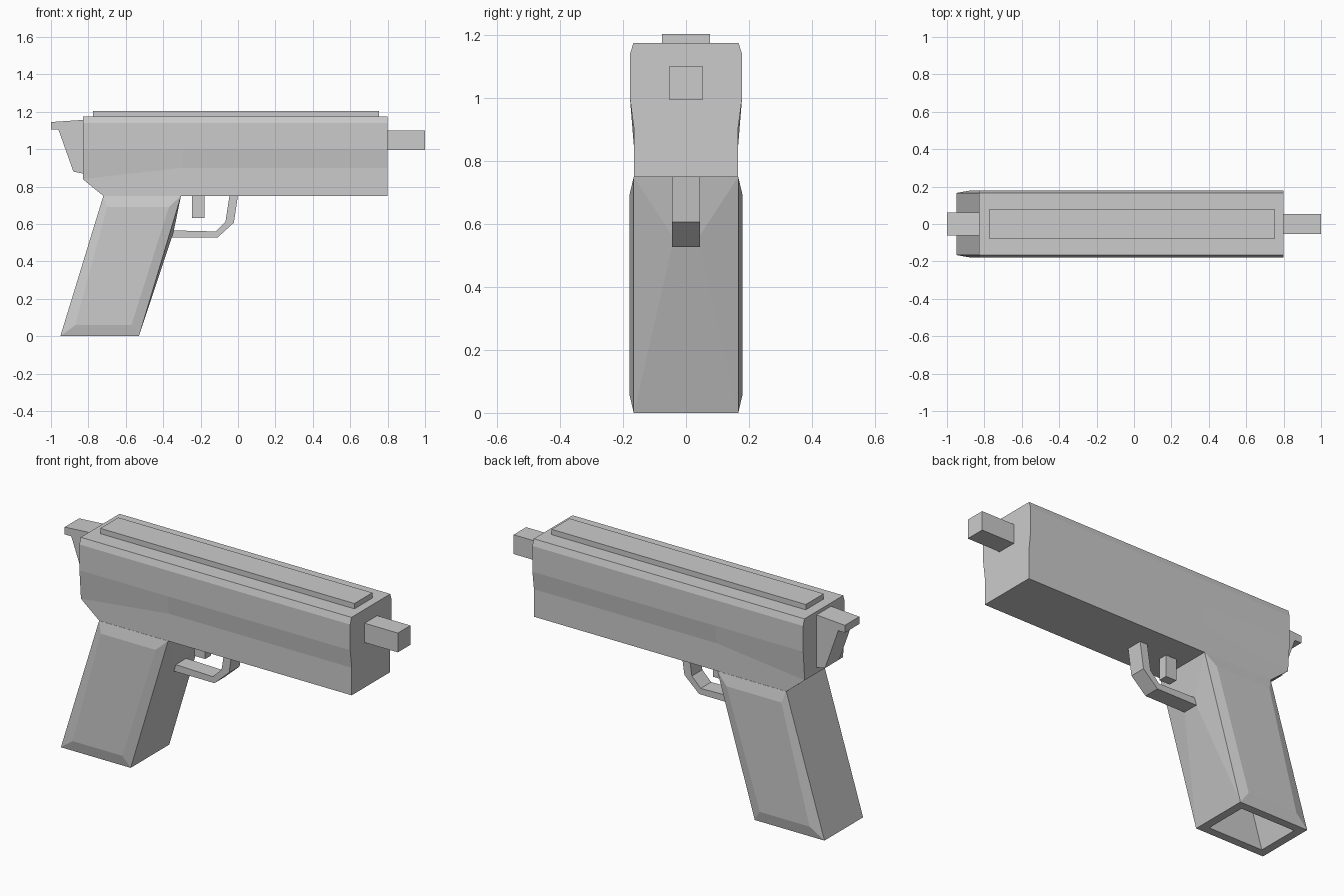
import bpy, bmesh
from mathutils import Vector

if "Cube" in bpy.data.objects:
    bpy.data.objects.remove(bpy.data.objects["Cube"])


def finish(bm, name):
    bmesh.ops.recalc_face_normals(bm, faces=bm.faces)
    mesh = bpy.data.meshes.new(name)
    bm.to_mesh(mesh)
    bm.free()
    obj = bpy.data.objects.new(name, mesh)
    bpy.context.collection.objects.link(obj)
    return obj


def prism(name, profile, half_width):
    """Extrude an (x, z) outline symmetrically across y."""
    bm = bmesh.new()
    face = bm.faces.new([bm.verts.new((x, -half_width, z)) for x, z in profile])
    ext = bmesh.ops.extrude_face_region(bm, geom=[face], use_keep_orig=True)
    moved = [v for v in ext["geom"] if isinstance(v, bmesh.types.BMVert)]
    bmesh.ops.translate(bm, verts=moved, vec=(0, 2 * half_width, 0))
    return finish(bm, name)


def box(name, x0, x1, z0, z1, half_width):
    return prism(name, [(x0, z0), (x1, z0), (x1, z1), (x0, z1)], half_width)


# Body: half section rows (half width, z) lofted over three stations
def body():
    half = [(0.165, 0.75), (0.165, 0.90), (0.178, 1.0), (0.178, 1.14), (0.167, 1.175)]
    bm = bmesh.new()
    rings = []
    for station in (-0.83, -0.30, 0.80):
        pts = []
        for i, (w, z) in enumerate(half):
            x = station
            if station < -0.5:
                x = -0.72 if i == 0 else station
                z = 0.84 if i == 1 else z
            pts.append((x, w, z))
        loop = pts + [(x, -w, z) for x, w, z in reversed(pts)]
        rings.append([bm.verts.new(p) for p in loop])
    n = len(rings[0])
    for a, b in zip(rings, rings[1:]):
        for i in range(n):
            j = (i + 1) % n
            bm.faces.new((a[i], a[j], b[j], b[i]))
    bm.faces.new(rings[-1])
    back = rings[0]
    bm.faces.new(back[1:-1])
    bm.faces.new((back[0], back[1], back[-2], back[-1]))
    finish(bm, "body")


# Grip: slanted block with raised side panels and a hollow magazine well
def grip():
    outer = [(-0.95, 0), (-0.53, 0), (-0.305, 0.75), (-0.72, 0.75)]
    panel = [(-0.87, 0.06), (-0.57, 0.06), (-0.37, 0.69), (-0.70, 0.69)]
    bm = bmesh.new()
    sides = []
    for s in (-1, 1):
        o = [bm.verts.new((x, s * 0.166, z)) for x, z in outer]
        p = [bm.verts.new((x, s * 0.18, z)) for x, z in panel]
        bm.faces.new(p)
        for i in range(4):
            j = (i + 1) % 4
            bm.faces.new((o[i], o[j], p[j], p[i]))
        sides.append(o)
    a, b = sides
    bottom = bm.faces.new((a[0], a[1], b[1], b[0]))
    top = bm.faces.new((a[2], a[3], b[3], b[2]))
    bm.faces.new((a[3], a[0], b[0], b[3]))
    # front strap swells to meet the trigger guard
    rim = [a[1], a[2], b[2], b[1]]
    mid = [bm.verts.new(c) for c in ((-0.355, -0.045, 0.525), (-0.343, -0.045, 0.565),
                                     (-0.343, 0.045, 0.565), (-0.355, 0.045, 0.525))]
    bm.faces.new(mid)
    for i in range(4):
        j = (i + 1) % 4
        bm.faces.new((rim[i], rim[j], mid[j], mid[i]))
    bmesh.ops.recalc_face_normals(bm, faces=bm.faces)
    # magazine well
    bmesh.ops.inset_region(bm, faces=[bottom], thickness=0.045, use_even_offset=True)
    ext = bmesh.ops.extrude_face_region(bm, geom=[bottom])
    moved = [v for v in ext["geom"] if isinstance(v, bmesh.types.BMVert)]
    bmesh.ops.translate(bm, verts=moved, vec=Vector((0.18, 0, 0.6)))
    if bottom.is_valid:
        bm.faces.remove(bottom)
    finish(bm, "grip")


body()
grip()

# Top rail, barrel and trigger
box("top_rail", -0.775, 0.755, 1.17, 1.204, 0.077)
box("barrel", 0.79, 1.0, 0.995, 1.10, 0.054)
box("trigger", -0.245, -0.18, 0.632, 0.76, 0.025)

# Hammer at the rear
prism("hammer", [(-1.0, 1.105), (-0.96, 1.105), (-0.88, 0.88), (-0.82, 0.868),
                 (-0.82, 1.157), (-1.0, 1.145)], 0.062)

# Trigger guard
prism("trigger_guard", [(-0.37, 0.527), (-0.11, 0.527), (-0.022, 0.607), (0.0, 0.755),
                        (-0.045, 0.755), (-0.067, 0.613), (-0.12, 0.56), (-0.36, 0.566)], 0.045)
